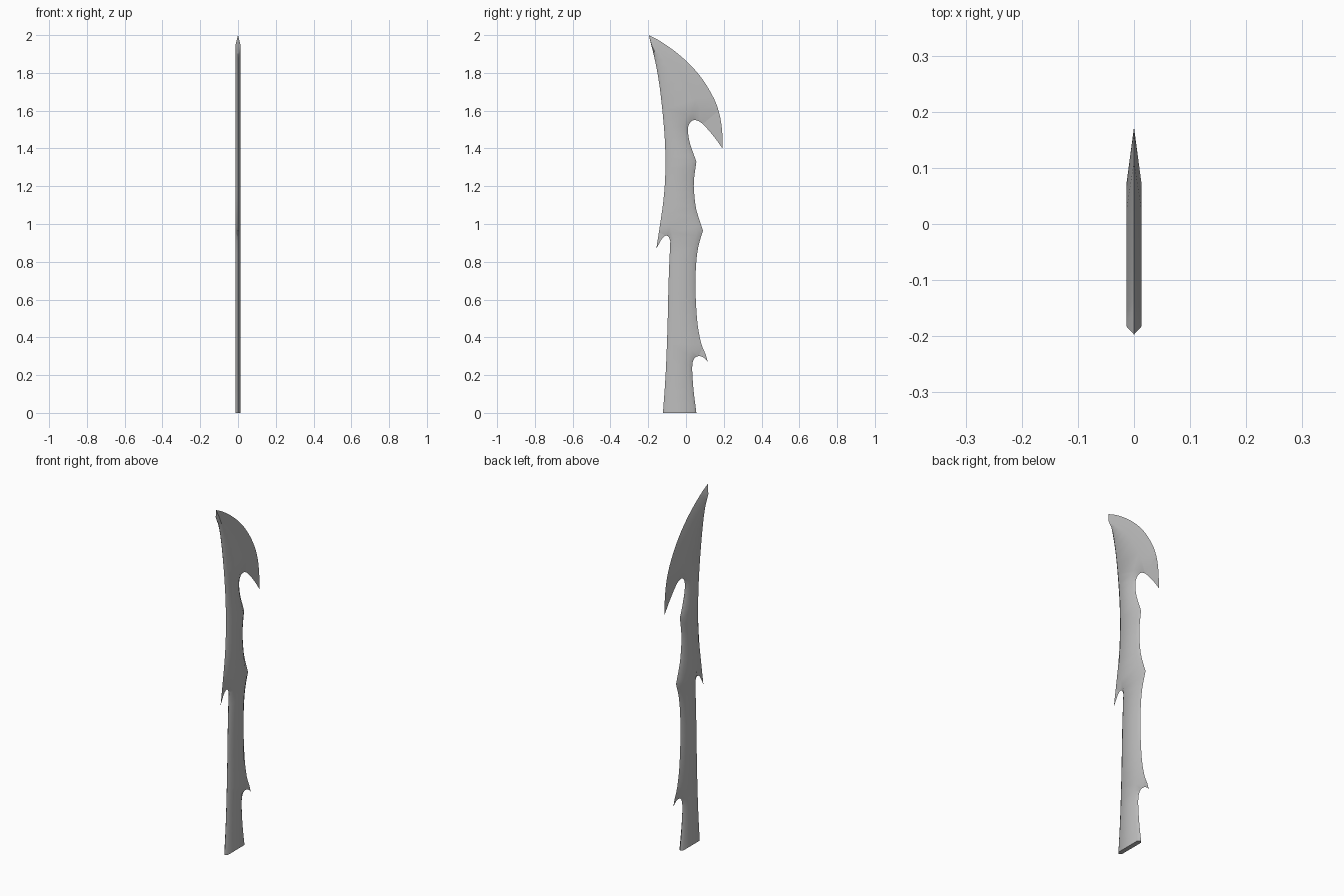
import bpy, bmesh
from mathutils import Vector

if "Cube" in bpy.data.objects:
    bpy.data.objects.remove(bpy.data.objects["Cube"])

HALF = 0.013  # half thickness of the blade


def smooth_chain(*chains, steps=3):
    """Join curved runs of (y, z) points; corners stay sharp between runs."""
    out = []
    for pts in chains:
        p = [Vector(q) for q in pts]
        p = [2 * p[0] - p[1]] + p + [2 * p[-1] - p[-2]]
        for i in range(1, len(p) - 2):
            a, b, c, d = p[i - 1:i + 3]
            for s in range(steps):
                t = s / steps
                out.append(0.5 * (2 * b + (c - a) * t + (2 * a - 5 * b + 4 * c - d) * t**2
                                  + (3 * b - a - 3 * c + d) * t**3))
    out.append(Vector(chains[-1][-1]))
    return out


# front edge, bottom to tip, with a barb halfway up
front_edge = smooth_chain(
    [(-.122, 0), (-.108, .2), (-.098, .45), (-.092, .7), (-.083, .91)],
    [(-.083, .91), (-.092, .932), (-.107, .938), (-.125, .925), (-.14, .9), (-.157, .87)],
    [(-.157, .87), (-.137, 1.0), (-.12, 1.12), (-.11, 1.25), (-.11, 1.4),
     (-.12, 1.55), (-.14, 1.73), (-.165, 1.87), (-.197, 2)])

# back edge, tip to bottom: axe-like head, waist, point, lower barb
back_edge = smooth_chain(
    [(-.197, 2), (-.14, 1.97), (-.06, 1.915), (.02, 1.845), (.09, 1.762),
     (.15, 1.66), (.18, 1.57), (.192, 1.48), (.193, 1.4)],
    [(.193, 1.4), (.15, 1.46), (.1, 1.518), (.07, 1.543), (.042, 1.55), (.02, 1.535),
     (.01, 1.5), (.02, 1.43), (.055, 1.33)],
    [(.055, 1.33), (.045, 1.26), (.041, 1.2), (.05, 1.1), (.065, 1.04), (.09, .965)],
    [(.09, .965), (.065, .88), (.053, .78), (.05, .65), (.06, .48), (.08, .37),
     (.104, .31), (.115, .27)],
    [(.115, .27), (.1, .288), (.075, .3), (.05, .295), (.036, .27), (.033, .22),
     (.04, .12), (.055, 0)])

# ridges where the blade reaches full thickness
front_ridge = smooth_chain(
    [(-.105, 0), (-.09, .2), (-.08, .45), (-.074, .7), (-.066, .92)],
    [(-.066, .92), (-.09, 1.02), (-.096, 1.12), (-.091, 1.25), (-.092, 1.4),
     (-.102, 1.55), (-.124, 1.73), (-.15, 1.87), (-.183, 1.95)])
back_ridge = smooth_chain(
    [(-.183, 1.95), (-.1, 1.87), (0, 1.76), (.075, 1.61)],
    [(.075, 1.61), (.04, 1.59), (0, 1.565), (-.012, 1.5), (0, 1.43), (.03, 1.33)],
    [(.03, 1.33), (.02, 1.2), (.04, 1.04), (.06, .965)],
    [(.06, .965), (.04, .88), (.03, .78), (.028, .65), (.03, .48), (.03, .36),
     (.015, .28), (.015, .2), (.025, .1), (.04, 0)])

bm = bmesh.new()


def verts(points):
    return [bm.verts.new((0, p.x, p.y)) for p in points]


fe, fr = verts(front_edge), verts(front_ridge)
be = [fe[-1]] + verts(back_edge[1:])
br = [fr[-1]] + verts(back_ridge[1:])

# bevelled front, flat middle and bevelled back of one side
bm.faces.new(fe + fr[::-1])
bm.faces.new(fr + br[1:])
bm.faces.new(br + be[::-1])
bm.normal_update()
bmesh.ops.triangulate(bm, faces=bm.faces[:], ngon_method='BEAUTY')
for v in set(fr + br):
    v.co.x = HALF

# closed base and mirrored other side
bm.faces.new([fe[0], fr[0], br[-1], be[-1]])
half = bm.faces[:] + bm.edges[:] + bm.verts[:]
copy = bmesh.ops.duplicate(bm, geom=half)["geom"]
for v in copy:
    if isinstance(v, bmesh.types.BMVert):
        v.co.x = -v.co.x
bmesh.ops.remove_doubles(bm, verts=bm.verts[:], dist=1e-5)
bmesh.ops.recalc_face_normals(bm, faces=bm.faces[:])

mesh = bpy.data.meshes.new("blade")
bm.to_mesh(mesh)
bm.free()
blade = bpy.data.objects.new("blade", mesh)
bpy.context.collection.objects.link(blade)

steel = bpy.data.materials.new("grey steel")
steel.diffuse_color = (0.5, 0.5, 0.5, 1)
steel.use_nodes = True
steel.node_tree.nodes["Principled BSDF"].inputs["Base Color"].default_value = steel.diffuse_color
mesh.materials.append(steel)

bpy.context.view_layer.objects.active = blade
blade.select_set(True)
bpy.ops.object.shade_smooth_by_angle(angle=0.8)
